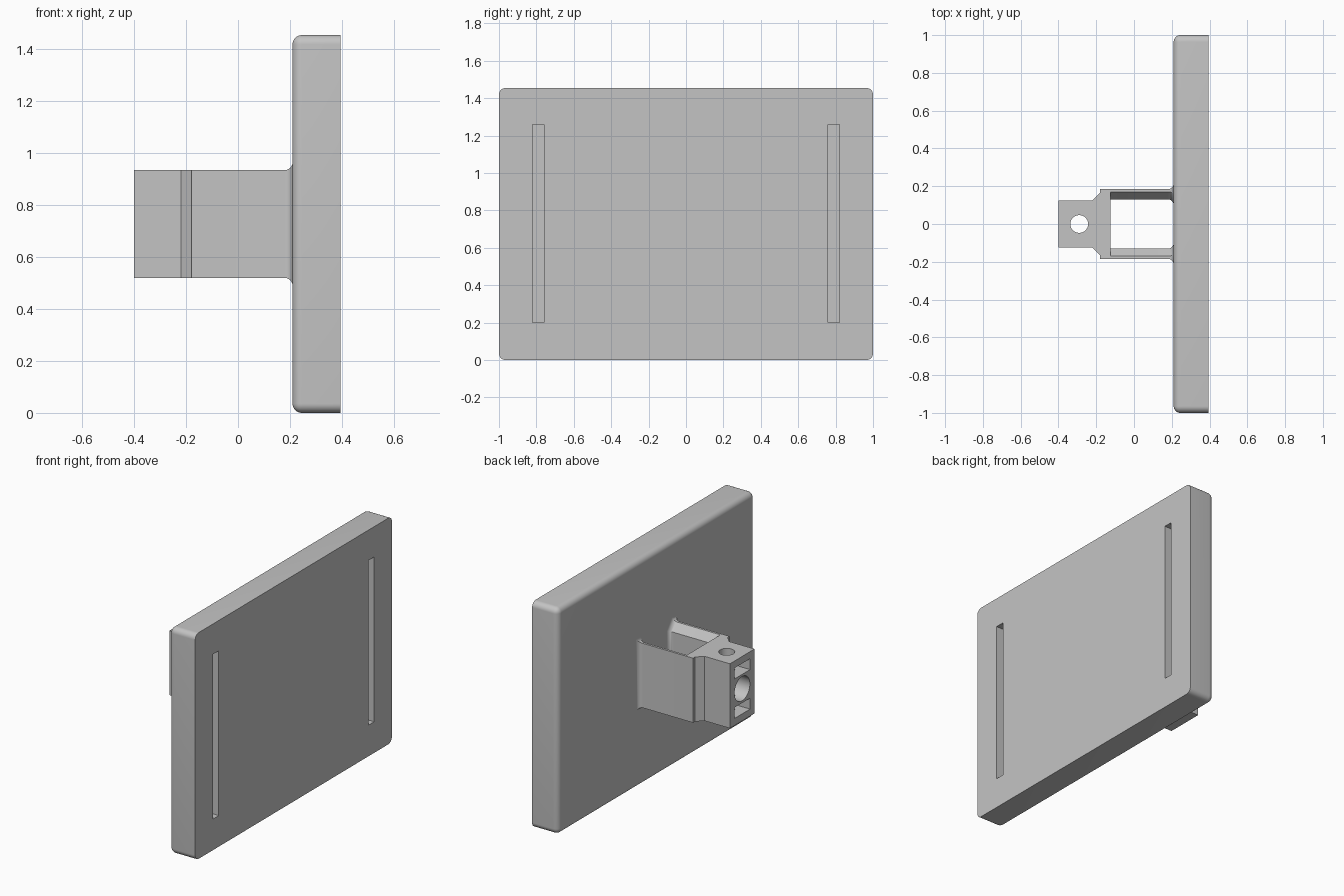
import bpy, bmesh, math
from mathutils import Vector

cube = bpy.data.objects.get("Cube")
if cube:
    bpy.data.objects.remove(cube, do_unlink=True)

grey = bpy.data.materials.new("light_grey")
grey.use_nodes = True
COLOR = (0.55, 0.55, 0.55, 1)
grey.diffuse_color = COLOR
grey.node_tree.nodes["Principled BSDF"].inputs["Base Color"].default_value = COLOR


def make_object(name, bm):
    bmesh.ops.recalc_face_normals(bm, faces=bm.faces)
    mesh = bpy.data.meshes.new(name)
    bm.to_mesh(mesh)
    bm.free()
    mesh.materials.append(grey)
    ob = bpy.data.objects.new(name, mesh)
    bpy.context.collection.objects.link(ob)
    return ob


def loft(name, rings):
    bm = bmesh.new()
    loops = [[bm.verts.new(p) for p in ring] for ring in rings]
    n = len(loops[0])
    for a, b in zip(loops, loops[1:]):
        for i in range(n):
            j = (i + 1) % n
            bm.faces.new((a[i], a[j], b[j], b[i]))
    bm.faces.new(loops[0])
    bm.faces.new(loops[-1])
    return make_object(name, bm)


def box_bmesh(lo, hi):
    bm = bmesh.new()
    bmesh.ops.create_cube(bm, size=1)
    for v in bm.verts:
        v.co = [l + (c + 0.5) * (h - l) for c, l, h in zip(v.co, lo, hi)]
    return bm


def box(name, lo, hi):
    return make_object(name, box_bmesh(lo, hi))


def activate(ob):
    bpy.ops.object.select_all(action='DESELECT')
    ob.select_set(True)
    bpy.context.view_layer.objects.active = ob


def cut(ob, cutter):
    activate(ob)
    mod = ob.modifiers.new("cut", 'BOOLEAN')
    mod.operation, mod.solver, mod.object = 'DIFFERENCE', 'EXACT', cutter
    bpy.ops.object.modifier_apply(modifier=mod.name)
    bpy.data.objects.remove(cutter, do_unlink=True)


def smooth(ob):
    activate(ob)
    bpy.ops.object.shade_smooth_by_angle(angle=math.radians(30))


def circle(center, u, v, radius, n=48):
    c, u, v = Vector(center), Vector(u), Vector(v)
    return [c + radius * (math.cos(t) * u + math.sin(t) * v)
            for t in (2 * math.pi * i / n for i in range(n))]


BACK, FRONT, HEIGHT = 0.21, 0.395, 1.455
LOW, HIGH = 0.52, 0.935
MID = (LOW + HIGH) / 2
X, Y, Z = (1, 0, 0), (0, 1, 0), (0, 0, 1)

# Panel: every edge rounded except around the slotted face
bm = box_bmesh((BACK, -1, 0), (FRONT, 1, HEIGHT))
soft = [e for e in bm.edges if min(v.co.x for v in e.verts) < BACK + 0.01]
bmesh.ops.bevel(bm, geom=soft, offset=0.036, segments=8, profile=0.5, affect='EDGES')
panel = make_object("panel", bm)
for side in (-1, 1):
    y = side * 0.79
    cut(panel, box("slot_cutter", (0.29, y - 0.03, 0.2), (0.5, y + 0.03, 1.26)))
smooth(panel)

# Clamp block: stepped outline with bore, screw hole and two nut pockets
half = [(-0.4, 0.125), (-0.22, 0.125), (-0.18, 0.165), (-0.18, 0.185), (-0.125, 0.185)]
outline = half + [(x, -y) for x, y in reversed(half)]
block = loft("clamp_block", [[(x, y, z) for x, y in outline] for z in (LOW, HIGH)])
cut(block, loft("bore_cutter", [circle((x, 0, MID), Y, Z, 0.078) for x in (-0.5, 0)]))
cut(block, loft("screw_cutter", [circle((-0.29, 0, z), X, Y, 0.047) for z in (0.4, 1.1)]))
for side in (-1, 1):
    z = MID + side * 0.127
    cut(block, box("pocket_cutter", (-0.5, -0.08, z - 0.035), (-0.21, 0.08, z + 0.035)))
smooth(block)

# Arms: inner edges chamfered, flaring into the panel with a concave fillet
section = [Vector(p) for p in ((0.185, LOW), (0.185, HIGH), (0.17, HIGH),
                               (0.13, HIGH - 0.05), (0.13, LOW + 0.05), (0.17, LOW))]


def grown(points, d):
    result = []
    for i, p in enumerate(points):
        a = (p - points[i - 1]).normalized()
        b = (points[(i + 1) % len(points)] - p).normalized()
        na, nb = Vector((a.y, -a.x)), Vector((b.y, -b.x))
        result.append(p + (na + nb) * d / (1 + na.dot(nb)))
    return result


R = 0.03
steps = [(-0.125, 0)]
for i in range(9):
    t = i / 8 * math.pi / 2
    steps.append((BACK - R + R * math.sin(t), R * (1 - math.cos(t))))
steps.append((BACK + 0.005, R))
for side, name in ((1, "left_arm"), (-1, "right_arm")):
    arm = loft(name, [[(x, side * p.x, p.y) for p in grown(section, d)] for x, d in steps])
    smooth(arm)
